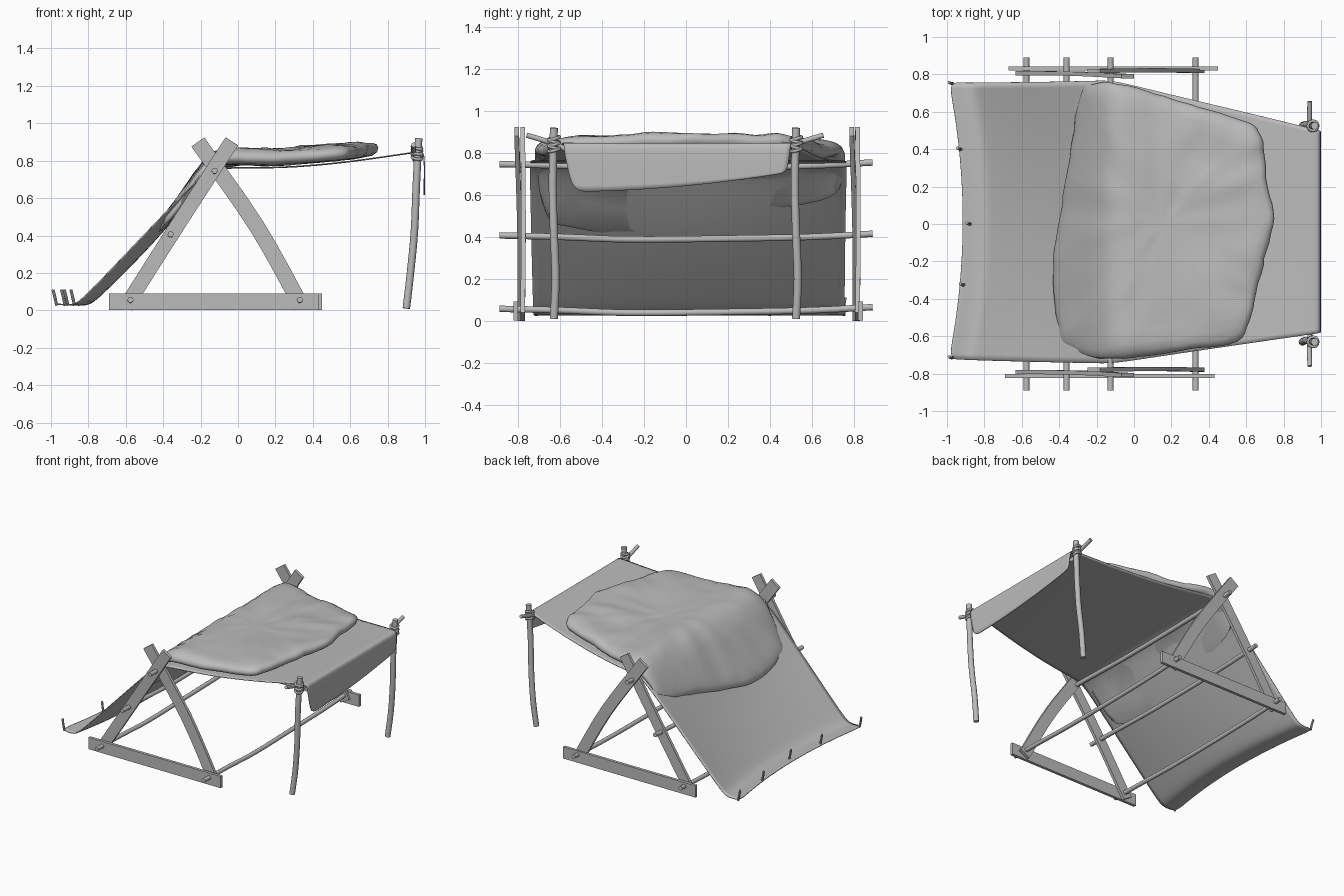
import bpy
import bmesh
import math
from mathutils import Vector, noise

cube = bpy.data.objects.get("Cube")
if cube:
    bpy.data.objects.remove(cube, do_unlink=True)

GREY = (0.5, 0.5, 0.5, 1)
grey = bpy.data.materials.new("plain grey")
grey.use_nodes = True
grey.diffuse_color = GREY
grey.node_tree.nodes["Principled BSDF"].inputs["Base Color"].default_value = GREY


def finish(name, bm, angle=40):
    """Turn a bmesh into a shaded, coloured object."""
    bmesh.ops.recalc_face_normals(bm, faces=bm.faces)
    mesh = bpy.data.meshes.new(name)
    bm.to_mesh(mesh)
    bm.free()
    mesh.materials.append(grey)
    mesh.shade_smooth()
    mesh.set_sharp_from_angle(angle=math.radians(angle))
    obj = bpy.data.objects.new(name, mesh)
    bpy.context.scene.collection.objects.link(obj)
    return obj


def smooth_path(points, steps=4, closed=False):
    """Catmull-Rom curve through the points."""
    pts = [Vector(p) for p in points]
    n = len(pts)
    out = []
    for i in range(n if closed else n - 1):
        if closed:
            a, b, c, d = (pts[(i + k) % n] for k in (-1, 0, 1, 2))
        else:
            a, b, c, d = (pts[min(max(i + k, 0), n - 1)] for k in (-1, 0, 1, 2))
        for s in range(steps):
            t = s / steps
            out.append(0.5 * (2 * b + (c - a) * t + (2 * a - 5 * b + 4 * c - d) * t * t
                              + (3 * b - a - 3 * c + d) * t ** 3))
    return out if closed else out + [pts[-1]]


def sweep(name, points, section, side):
    """Sweep a flat cross-section along a path; side fixes its first axis."""
    path = smooth_path(points)
    bm = bmesh.new()
    rings = []
    for i, p in enumerate(path):
        tangent = (path[min(i + 1, len(path) - 1)] - path[max(i - 1, 0)]).normalized()
        u = (side - tangent * side.dot(tangent)).normalized()
        v = tangent.cross(u)
        rings.append([bm.verts.new(p + u * a + v * b) for a, b in section])
    n = len(section)
    for r, q in zip(rings, rings[1:]):
        for k in range(n):
            bm.faces.new((r[k], r[(k + 1) % n], q[(k + 1) % n], q[k]))
    bm.faces.new(rings[0])
    bm.faces.new(rings[-1])
    return finish(name, bm)


def rod(name, points, radius, side=Vector((1, 0, 0)), sides=10):
    angles = [math.tau * k / sides for k in range(sides)]
    return sweep(name, points, [(radius * math.cos(a), radius * math.sin(a)) for a in angles], side)


def board(name, points, width, thick=0.022):
    w, t = width / 2, thick / 2
    return sweep(name, points, [(-t, -w), (t, -w), (t, w), (-t, w)], Vector((0, 1, 0)))


def interp(table, x):
    """Linear look-up in a table of pairs."""
    if x <= table[0][0]:
        return table[0][1]
    for (a, va), (b, vb) in zip(table, table[1:]):
        if x <= b:
            return va + (vb - va) * (x - a) / (b - a)
    return table[-1][1]


# Two side frames: base board and crossed leaning boards (y of base, rear lean, front lean)
for label, yb, y1, y2, shift in (("front", -0.812, -0.798, -0.779, 0), ("back", 0.832, 0.8, 0.818, 0.02)):
    board(label + "_base_board", [(-0.69 + shift, yb, 0.046), (0.43 + shift, yb, 0.046)], 0.09)
    board(label + "_rear_lean_board",
          [(-0.6, y1 + 0.006, 0.02), (-0.32, y1 + 0.004, 0.46), (-0.033, y1 - 0.01, 0.903)], 0.08)
    board(label + "_front_lean_board",
          [(-0.215, y2, 0.9), (0.1, y2 + 0.004, 0.45), (0.34, y2, 0.02)], 0.085)

# Crossing poles that tie the frames together
for name, x, z in (("low_rear_pole", -0.575, 0.05), ("middle_pole", -0.36, 0.4),
                   ("ridge_pole", -0.125, 0.74), ("low_front_pole", 0.33, 0.05)):
    rod(name, [(x, -0.89, z + 0.007), (x, -0.6, z), (x + 0.004, -0.27, z - 0.012),
               (x, 0.2, z - 0.008), (x, 0.6, z), (x, 0.89, z + 0.015)], 0.016)

# Awning posts, each with a cross twig and rope lashing
for label, y, out in (("front", -0.63, -1), ("back", 0.525, 1)):
    rod(label + "_post", [(0.9, y, 0.01), (0.922, y + 0.008, 0.2), (0.943, y, 0.42),
                          (0.953, y - 0.006, 0.66), (0.966, y, 0.92)], 0.02)
    rod(label + "_twig", [(0.94, y + out * 0.13, 0.885), (0.938, y, 0.845), (0.945, y - out * 0.08, 0.805)], 0.013)
    for k in range(5):
        bpy.ops.mesh.primitive_torus_add(
            major_radius=0.027, minor_radius=0.008, major_segments=16, minor_segments=6,
            location=(0.957, y, 0.815 + 0.014 * k), rotation=(0.25 * (-1) ** k, 0.15, 0))
        ring = bpy.context.object
        ring.name = label + "_lashing_%d" % (k + 1)
        ring.data.materials.append(grey)
        ring.data.shade_smooth()

# Canvas sheet: rows of (x middle, z middle, x edge, z edge, y front, y back)
ROWS = [(-0.915, 0.03, -0.99, 0.035, -0.725, 0.76),
        (-0.85, 0.026, -0.925, 0.028, -0.725, 0.755),
        (-0.79, 0.03, -0.865, 0.03, -0.727, 0.755),
        (-0.73, 0.08, -0.8, 0.09, -0.73, 0.756),
        (-0.36, 0.45, -0.4, 0.51, -0.74, 0.76),
        (-0.17, 0.725, -0.18, 0.74, -0.745, 0.767),
        (-0.1, 0.768, -0.1, 0.768, -0.745, 0.767),
        (0.2, 0.755, 0.2, 0.758, -0.698, 0.69),
        (0.6, 0.79, 0.6, 0.792, -0.64, 0.597),
        (0.96, 0.848, 0.96, 0.85, -0.588, 0.508),
        (0.992, 0.845, 0.992, 0.847, -0.583, 0.5),
        (0.996, 0.8, 0.996, 0.8, -0.58, 0.495),
        (0.997, 0.72, 0.997, 0.73, -0.565, 0.485),
        (0.996, 0.64, 0.996, 0.66, -0.54, 0.475)]
COLS = 12
bm = bmesh.new()
grid = []
for i, (xm, zm, xe, ze, y0, y1) in enumerate(ROWS):
    line = []
    for j in range(COLS + 1):
        t = 2 * j / COLS - 1
        tilt = 0.045 * t if i == len(ROWS) - 1 else 0
        line.append(bm.verts.new((xm + (xe - xm) * t * t, y0 + (y1 - y0) * (t + 1) / 2,
                                  zm + (ze - zm) * t * t + tilt)))
    grid.append(line)
for r, q in zip(grid, grid[1:]):
    for j in range(COLS):
        bm.faces.new((r[j], r[j + 1], q[j + 1], q[j]))
canvas = finish("canvas_sheet", bm, 180)
sub = canvas.modifiers.new("soft cloth", "SUBSURF")
sub.levels = sub.render_levels = 2
cloth = canvas.modifiers.new("cloth thickness", "SOLIDIFY")
cloth.thickness = 0.006
cloth.offset = 0

# Ground stakes along the canvas foot
for k, (x, y) in enumerate(((-0.975, -0.715), (-0.915, -0.325), (-0.88, 0), (-0.93, 0.4), (-0.975, 0.752))):
    rod("stake_%d" % (k + 1), [(x + 0.006, y, 0.025), (x - 0.004, y, 0.07), (x - 0.014, y + 0.006, 0.11)], 0.008, sides=8)

# Thick pelt draped over the ridge
LINE = [(row[0], row[1]) for row in ROWS[3:10]]
OUTLINE = [(-0.21, 0.75), (-0.08, 0.75), (0.16, 0.685), (0.35, 0.625), (0.54, 0.565),
           (0.66, 0.51), (0.7, 0.38), (0.71, 0.22), (0.75, 0.03), (0.71, -0.14),
           (0.66, -0.35), (0.62, -0.5), (0.55, -0.63), (0.3, -0.67), (0.08, -0.705),
           (-0.14, -0.72), (-0.36, -0.67), (-0.41, -0.53), (-0.435, -0.24), (-0.4, 0.03),
           (-0.345, 0.35), (-0.29, 0.69)]


def drape(x):
    """Softened height of the canvas below the pelt."""
    return sum(interp(LINE, x + d * 0.03) for d in (-2, -1, 0, 1, 2)) / 5


def pelt_point(p, r, lift):
    x, y = centre.x + (p.x - centre.x) * r, centre.y + (p.y - centre.y) * r
    bump = noise.noise(Vector((x * 4, y * 7, 1))) * 0.016 + noise.noise(Vector((x * 13, y * 9, 5))) * 0.007
    rim = noise.noise(Vector((p.x * 14, p.y * 14, 3))) * 0.01 * r ** 6
    z = drape(x) + 0.015 + lift * 0.088 + bump * (0.3 + 0.7 * lift)
    return Vector((x + rim, y + rim * 0.5, z))


centre = Vector((0.15, 0, 0))
rim_path = smooth_path([(x, y, 0) for x, y in OUTLINE], 5, closed=True)
LEVELS = [(0.12, 1), (0.25, 1), (0.4, 1), (0.55, 1), (0.68, 1), (0.8, 0.97), (0.89, 0.92),
          (0.95, 0.82), (0.985, 0.66), (1, 0.45), (0.99, 0.2), (0.95, 0.05), (0.8, 0), (0.5, 0), (0.2, 0)]
bm = bmesh.new()
rings = [[bm.verts.new(pelt_point(p, r, lift)) for p in rim_path] for r, lift in LEVELS]
n = len(rim_path)
for r, q in zip(rings, rings[1:]):
    for k in range(n):
        bm.faces.new((r[k], r[(k + 1) % n], q[(k + 1) % n], q[k]))
for ring, lift in ((rings[0], 1), (rings[-1], 0)):
    tip = bm.verts.new(pelt_point(centre, 0, lift))
    for k in range(n):
        bm.faces.new((ring[k], ring[(k + 1) % n], tip))
finish("pelt_cover", bm, 70)
